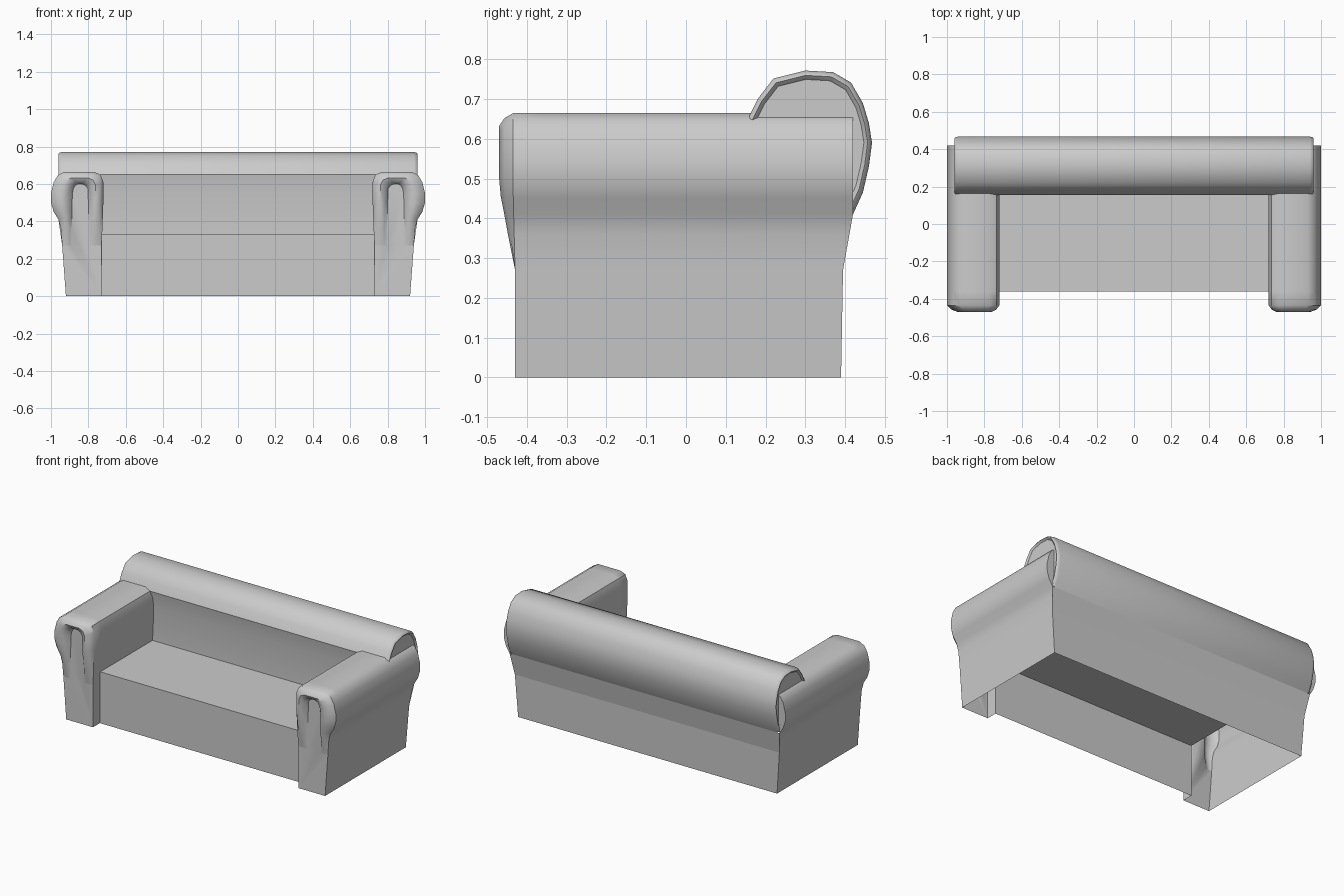
import bpy, bmesh, math

if "Cube" in bpy.data.objects:
    bpy.data.objects.remove(bpy.data.objects["Cube"])


def finish(name, bm, angle=40, mirror=False):
    bmesh.ops.remove_doubles(bm, verts=bm.verts, dist=0.0005)
    bmesh.ops.recalc_face_normals(bm, faces=bm.faces)
    mesh = bpy.data.meshes.new(name)
    bm.to_mesh(mesh)
    bm.free()
    obj = bpy.data.objects.new(name, mesh)
    bpy.context.collection.objects.link(obj)
    bpy.ops.object.select_all(action='DESELECT')
    obj.select_set(True)
    bpy.context.view_layer.objects.active = obj
    bpy.ops.object.shade_smooth_by_angle(angle=math.radians(angle))
    if mirror:
        obj.modifiers.new("mirror", 'MIRROR')
    return obj


def face(bm, pts):
    return bm.faces.new([bm.verts.new(p) for p in pts])


def loft(bm, rings, closed=False):
    rows = [[bm.verts.new(p) for p in r] for r in rings]
    n = len(rows[0])
    for a, b in zip(rows, rows[1:]):
        for i in range(n if closed else n - 1):
            j = (i + 1) % n
            bm.faces.new((a[i], a[j], b[j], b[i]))


# Arms: padded cross-section (x, z), and the arch of the recessed front panel
outer = [(.94, .27), (.947, .36), (.96, .41), (.985, .45), (1, .50), (1, .55),
         (.985, .61), (.965, .645), (.93, .665), (.77, .665), (.735, .65),
         (.72, .61), (.72, .5), (.725, .36), (.73, .27)]
arch = [(.89, .27), (.888, .36), (.888, .42), (.888, .46), (.887, .50), (.885, .55),
        (.88, .575), (.87, .592), (.855, .60), (.835, .60), (.815, .592),
        (.803, .575), (.80, .5), (.797, .36), (.795, .27)]


def back_y(z):
    return .395 + .025 * min(1, (z - .27) / .14)


def flare(z):
    return max(0, min(1, (z - .27) / .2))


body = [p for p in outer[:-1]] + [(.727, .33)]
rings = [[(x, back_y(z), z) for x, z in body], [(x, -.36, z) for x, z in body]]
for t, out in ((0, .005), (.2, .027), (.5, .04), (.8, .03), (1, 0)):
    rings.append([(a + (c - a) * t, -.43 - out * flare(b), b + (d - b) * t)
                  for (a, b), (c, d) in zip(outer, arch)])
bm = bmesh.new()
loft(bm, rings)
# rear closure of the outer roll
face(bm, [(x, .42, z) for x, z in outer[2:9]])
# outer side, inner return and front panel
face(bm, [(.92, -.43, 0), (.92, .39, 0), (.94, .395, .27), (.94, -.36, .27), (.94, -.43, .27)])
face(bm, [(.73, -.43, 0), (.73, -.43, .27), (.727, -.36, .33), (.73, -.36, 0)])
face(bm, [(.92, -.43, 0), (.94, -.43, .27)] + [(x, -.43, z) for x, z in arch]
     + [(.73, -.43, .27), (.73, -.43, 0)])
finish("arms", bm, mirror=True)

# Back: rolled top with a rounded rim at each end
roll = [(.155, .65), (.18, .70), (.22, .752), (.30, .772), (.37, .768), (.415, .742),
        (.445, .69), (.46, .64), (.468, .59), (.46, .53), (.445, .465), (.42, .41)]
cy, cz = .31, .60
rim = [(.94, 1), (.955, .97), (.96, .93), (.954, .89), (.95, .87)]


def ring(x, s):
    return [(x, cy + (y - cy) * s, cz + (z - cz) * s) for y, z in roll]


bm = bmesh.new()
loft(bm, [ring(-x, s) for x, s in reversed(rim)] + [ring(x, s) for x, s in rim])
for side in (-1, 1):
    face(bm, ring(side * .95, .87) + [(side * .95, .2, .43)])
finish("back_roll", bm)

# Back panels, outside and inside
bm = bmesh.new()
loft(bm, [[(-w, y, z), (w, y, z)] for w, y, z in
          ((.92, .39, 0), (.94, .395, .27), (.96, .42, .41))])
finish("rear_panel", bm, 5)
bm = bmesh.new()
loft(bm, [[(-.76, y, z), (.76, y, z)] for y, z in ((.17, .33), (.172, .55), (.155, .65))])
finish("backrest", bm)

# Seat top and front
bm = bmesh.new()
loft(bm, [[(-.73, y, z), (.73, y, z)] for y, z in ((-.36, 0), (-.36, .33), (.17, .33))])
finish("seat", bm)
